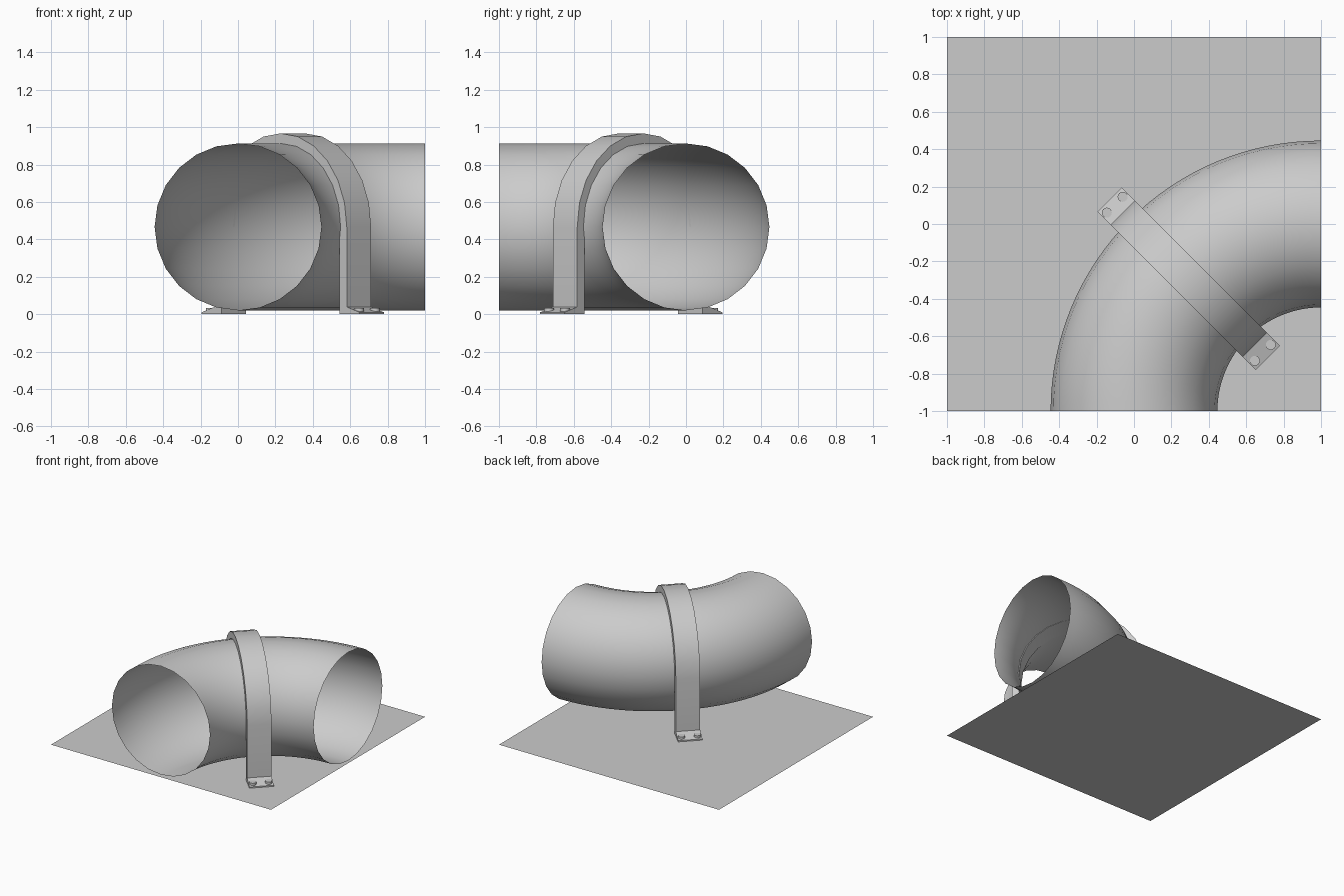
import bpy, bmesh
from math import sin, cos, pi, radians
from mathutils import Matrix, Vector

if "Cube" in bpy.data.objects:
    bpy.data.objects.remove(bpy.data.objects["Cube"])

AXIS_Z = 0.467      # height of the pipe centre line
PIPE_R = 0.446
STRAP_IN, STRAP_OUT = 0.446, 0.5
HALF_W = 0.092

# strap frame: local x = radially outward from the bend centre, local y = strap width
FRAME = Matrix.Translation((0.293, -0.293, 0)) @ Matrix.Rotation(radians(135), 4, 'Z')


def make_object(name, bm, smooth=False, recalc=True):
    if recalc:
        bmesh.ops.recalc_face_normals(bm, faces=bm.faces)
    mesh = bpy.data.meshes.new(name)
    bm.to_mesh(mesh)
    bm.free()
    ob = bpy.data.objects.new(name, mesh)
    bpy.context.collection.objects.link(ob)
    if smooth:
        bpy.ops.object.select_all(action='DESELECT')
        bpy.context.view_layer.objects.active = ob
        ob.select_set(True)
        bpy.ops.object.shade_smooth_by_angle(angle=radians(30))
    return ob


def prism(name, profile, smooth=False):
    """Extrude an x-z profile across the strap width."""
    bm = bmesh.new()
    face = bm.faces.new([bm.verts.new((x, -HALF_W, z)) for x, z in profile])
    ext = bmesh.ops.extrude_face_region(bm, geom=[face])
    verts = [v for v in ext['geom'] if isinstance(v, bmesh.types.BMVert)]
    bmesh.ops.translate(bm, vec=(0, 2 * HALF_W, 0), verts=verts)
    ob = make_object(name, bm, smooth)
    ob.matrix_world = FRAME
    return ob


# ground plate
bm = bmesh.new()
bmesh.ops.create_grid(bm, x_segments=1, y_segments=1, size=1)
make_object("base_plate", bm, recalc=False)

# quarter-bend pipe: open 24-sided tube swept around (1, -1)
SIDES, STEPS = 24, 32
bm = bmesh.new()
rings = []
for i in range(STEPS + 1):
    t = pi / 2 + pi / 2 * i / STEPS
    ring = []
    for j in range(SIDES):
        a = 2 * pi * j / SIDES
        r = 1 + PIPE_R * cos(a)
        ring.append(bm.verts.new((1 + r * cos(t), -1 + r * sin(t),
                                  AXIS_Z + PIPE_R * sin(a))))
    rings.append(ring)
for a, b in zip(rings, rings[1:]):
    for j in range(SIDES):
        k = (j + 1) % SIDES
        bm.faces.new((a[j], b[j], b[k], a[k]))
make_object("pipe_bend", bm, smooth=True)

# strap: half-round arch with straight legs
arc = [pi * i / 12 for i in range(13)]
outer = [(STRAP_OUT * cos(a), AXIS_Z + STRAP_OUT * sin(a)) for a in arc]
inner = [(STRAP_IN * cos(a), AXIS_Z + STRAP_IN * sin(a)) for a in reversed(arc)]
prism("strap", [(STRAP_OUT, 0)] + outer + [(-STRAP_OUT, 0), (-STRAP_IN, 0)]
      + inner + [(STRAP_IN, 0)], smooth=True)

# wedge feet and their bolts
for side, label in ((1, "outer"), (-1, "inner")):
    prism(f"foot_{label}", [(side * x, z) for x, z in
          ((0.49, 0), (0.598, 0), (0.598, 0.01), (0.49, 0.042))])
    for n, y in enumerate((-0.06, 0.06)):
        bm = bmesh.new()
        bmesh.ops.create_cone(bm, cap_ends=True, segments=16, radius1=0.027,
                              radius2=0.027, depth=0.033,
                              matrix=Matrix.Translation((side * 0.56, y, 0.0165)))
        bolt = make_object(f"bolt_{label}_{n + 1}", bm, smooth=True)
        bolt.matrix_world = FRAME
